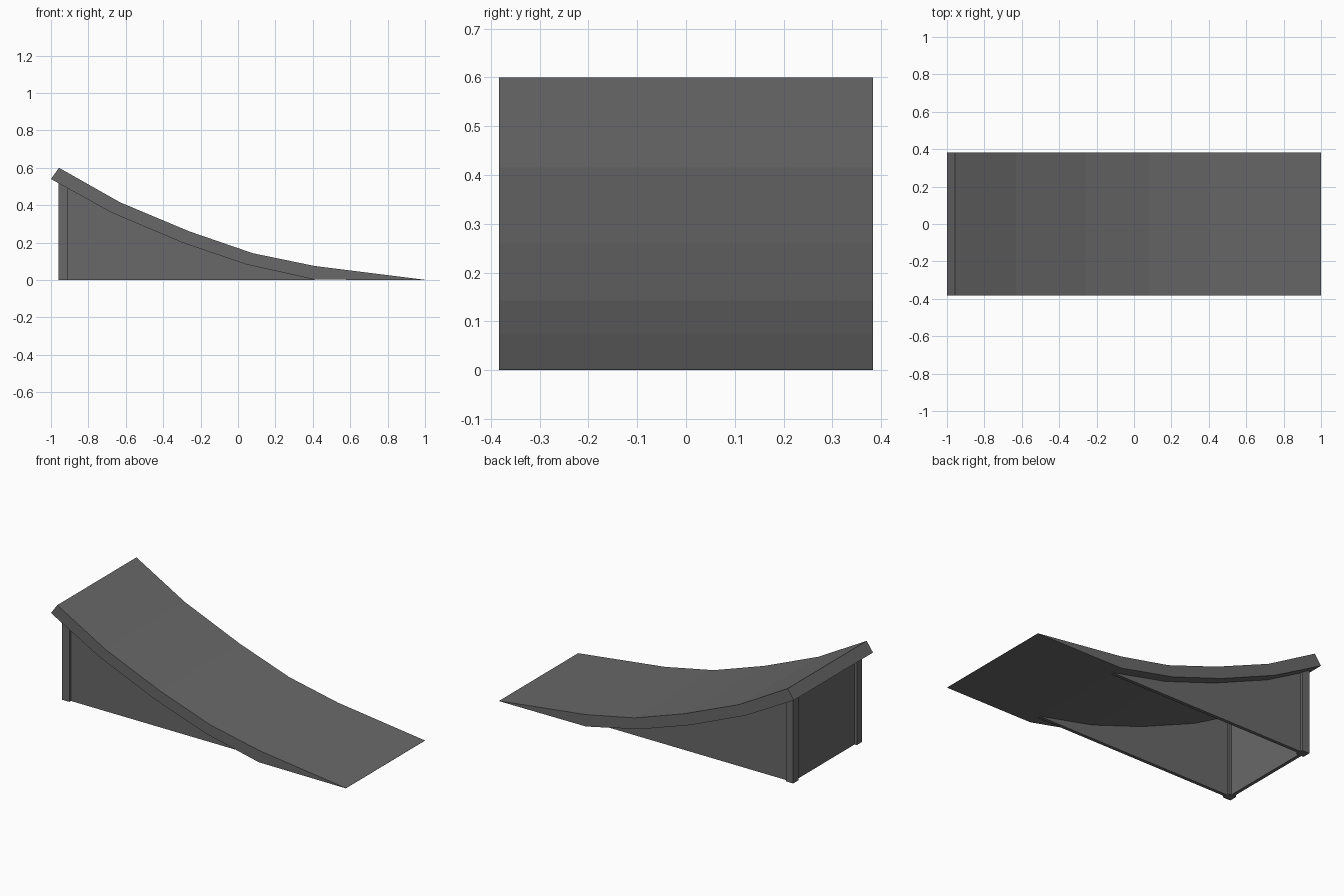
import bpy, bmesh

if "Cube" in bpy.data.objects:
    bpy.data.objects.remove(bpy.data.objects["Cube"])

grey = bpy.data.materials.new("dark grey")
grey.diffuse_color = (0.14, 0.14, 0.143, 1)
grey.use_nodes = True
grey.node_tree.nodes["Principled BSDF"].inputs["Base Color"].default_value = grey.diffuse_color


def extrude_profile(name, pts, y0, y1):
    """Extrude an (x, z) outline from y0 to y1."""
    bm = bmesh.new()
    face = bm.faces.new([bm.verts.new((x, y0, z)) for x, z in pts])
    res = bmesh.ops.extrude_face_region(bm, geom=[face])
    verts = [v for v in res["geom"] if isinstance(v, bmesh.types.BMVert)]
    bmesh.ops.translate(bm, verts=verts, vec=(0, y1 - y0, 0))
    bmesh.ops.recalc_face_normals(bm, faces=bm.faces)
    mesh = bpy.data.meshes.new(name)
    bm.to_mesh(mesh)
    bm.free()
    mesh.materials.append(grey)
    ob = bpy.data.objects.new(name, mesh)
    bpy.context.collection.objects.link(ob)
    return ob


top = [(-0.957, 0.6), (-0.63, 0.415), (-0.26, 0.26), (0.08, 0.143), (0.41, 0.075), (1, 0.001)]
under = [(-1, 0.54), (-0.675, 0.36), (-0.30, 0.201), (0.045, 0.083), (0.41, 0.002)]


def under_z(x):
    """Height of the deck underside at x."""
    for (xa, za), (xb, zb) in zip(under, under[1:]):
        if xa <= x <= xb:
            return za + (zb - za) * (x - xa) / (xb - xa)


# Curved riding deck
extrude_profile("deck", top + [(1, 0)] + under[::-1], -0.383, 0.383)

# Side panels and corner posts
for side, s in (("front", -1), ("back", 1)):
    extrude_profile(side + "_side_panel",
                    [(-0.93, 0), (-0.93, under_z(-0.93))] + under[1:] + [(0.41, 0)],
                    s * 0.318, s * 0.298)
    extrude_profile(side + "_corner_post",
                    [(-0.96, 0), (-0.96, under_z(-0.96)), (-0.91, under_z(-0.91)), (-0.91, 0)],
                    s * 0.333, s * 0.283)

# End panel between the posts
extrude_profile("end_panel",
                [(-0.945, 0), (-0.945, under_z(-0.945)), (-0.925, under_z(-0.925)), (-0.925, 0)],
                -0.3, 0.3)
